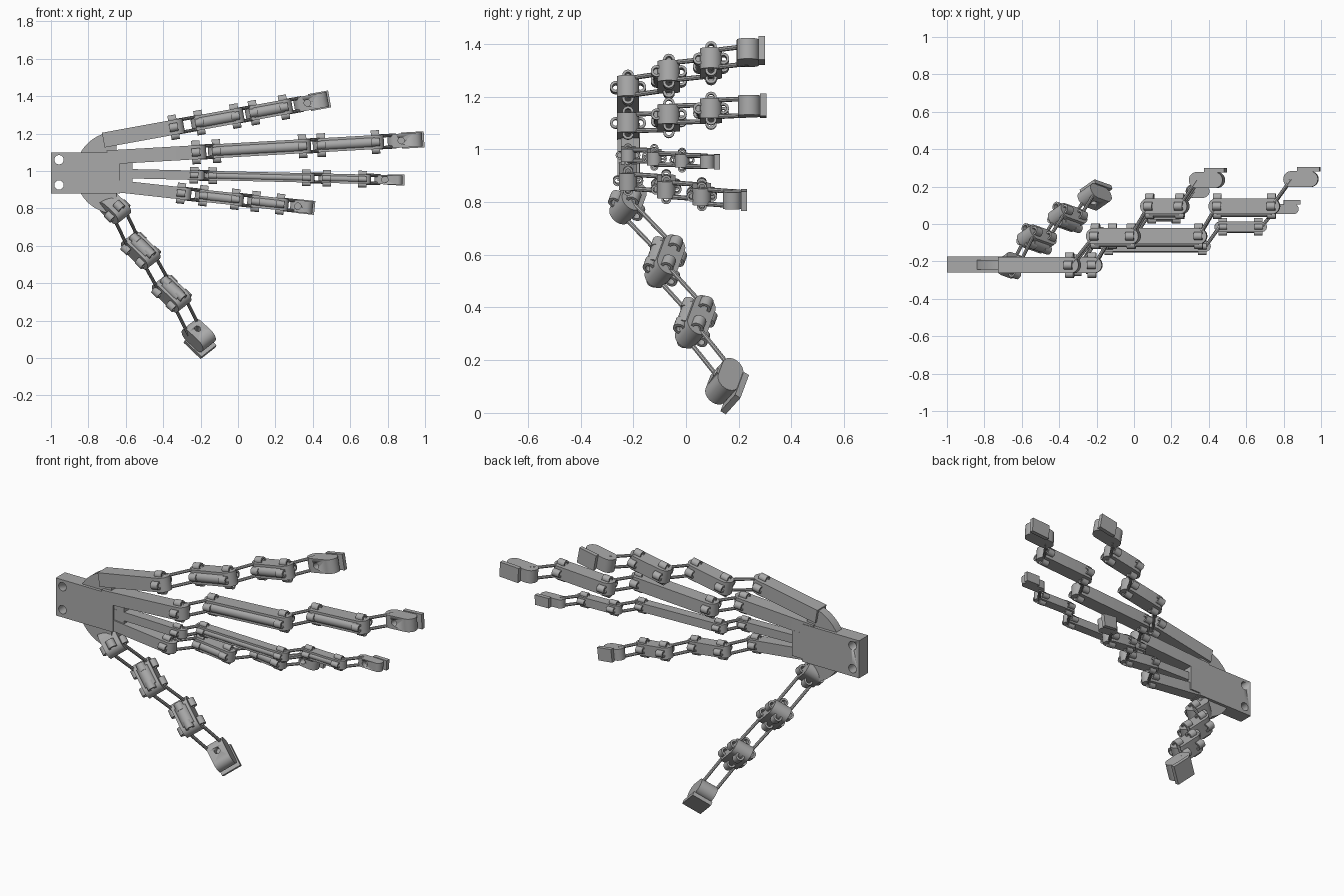
import bpy, bmesh, math
from mathutils import Matrix, Vector

if "Cube" in bpy.data.objects:
    bpy.data.objects.remove(bpy.data.objects["Cube"], do_unlink=True)

grey = bpy.data.materials.new("machine_grey")
grey.use_nodes = True
grey.diffuse_color = (0.4, 0.4, 0.4, 1)
grey.node_tree.nodes["Principled BSDF"].inputs["Base Color"].default_value = (0.4, 0.4, 0.4, 1)


def frame(origin, along, back):
    """Matrix whose x runs along a finger, y to its back and z across it."""
    u = Vector(along).normalized()
    n = Vector(back)
    n = (n - u * n.dot(u)).normalized()
    m = Matrix((u, n, u.cross(n))).transposed().to_4x4()
    m.translation = origin
    return m


def finish(name, bm, m):
    bmesh.ops.recalc_face_normals(bm, faces=bm.faces)
    me = bpy.data.meshes.new(name)
    bm.to_mesh(me)
    bm.free()
    me.shade_smooth()
    me.set_sharp_from_angle(angle=math.radians(35))
    me.materials.append(grey)
    ob = bpy.data.objects.new(name, me)
    ob.matrix_world = m
    bpy.context.collection.objects.link(ob)
    return ob


def prism(name, points, width, m):
    """Outline in local x/y, extruded evenly across local z."""
    bm = bmesh.new()
    face = bm.faces.new([bm.verts.new((x, y, -width / 2)) for x, y in points])
    new = bmesh.ops.extrude_face_region(bm, geom=[face])["geom"]
    bmesh.ops.translate(bm, verts=[v for v in new if isinstance(v, bmesh.types.BMVert)],
                        vec=(0, 0, width))
    return finish(name, bm, m)


def box(name, size, m):
    bm = bmesh.new()
    bmesh.ops.create_cube(bm, size=1)
    bmesh.ops.scale(bm, verts=bm.verts, vec=size)
    return finish(name, bm, m)


def rod(name, a, b, r, m, sides=16):
    """Cylinder between two local points."""
    a, b = Vector(a), Vector(b)
    bm = bmesh.new()
    turn = (b - a).to_track_quat('Z', 'Y').to_matrix().to_4x4()
    bmesh.ops.create_cone(bm, cap_ends=True, segments=sides, radius1=r, radius2=r,
                          depth=(b - a).length,
                          matrix=Matrix.Translation((a + b) / 2) @ turn)
    return finish(name, bm, m)


def ring(name, pos, r, length, m):
    """Hollow tendon guide with its bore along local x."""
    bm = bmesh.new()
    h = length / 2
    vs = [bm.verts.new((x, y, 0)) for x, y in
          ((-h, r), (h, r), (h, r * 0.55), (-h, r * 0.55))]
    edges = [bm.edges.new((vs[i], vs[i - 1])) for i in range(4)]
    bmesh.ops.spin(bm, geom=vs + edges, axis=(1, 0, 0), cent=(0, 0, 0),
                   steps=16, angle=math.tau, use_duplicate=False)
    bmesh.ops.remove_doubles(bm, verts=bm.verts, dist=1e-5)
    return finish(name, bm, m @ Matrix.Translation(pos))


def drill(ob, a, b, r, m):
    cutter = rod(ob.name + "_drill", a, b, r, m)
    cutter.hide_render = True
    cutter.hide_viewport = True
    cutter.display_type = 'WIRE'
    mod = ob.modifiers.new("hole", 'BOOLEAN')
    mod.object = cutter
    mod.solver = 'EXACT'


def stadium(length, r, square_start=False):
    pts = []
    for i in range(25):
        a = -math.pi / 2 + math.pi * i / 24
        pts.append((length / 2 - r + r * math.cos(a), r * math.sin(a)))
    if square_start:
        return pts + [(-length / 2, r), (-length / 2, -r)]
    return pts + [(-x, -y) for x, y in pts]


def guides(name, x, w, t, m):
    """Four tendon guides around a segment."""
    r = 0.11 * (w + t) + 0.004
    for dy, dz in ((1, 0), (-1, 0), (0, 1), (0, -1)):
        ring(name + "_tendon_guide", (x, dy * (t / 2 + 0.004), dz * (w / 2 + 0.004)), r, 0.045, m)


def digit(name, segments, along, back, w, t, pad, square_base):
    """segments: list of (centre, length), from the palm to the tip."""
    last = len(segments) - 1
    previous = None
    for i, (centre, length) in enumerate(segments):
        m = frame(centre, along, back)
        part = name + ("_base", "_middle", "_outer", "_tip")[i]
        body = prism(part, stadium(length, t / 2, square_base and i == 0), w, m)
        reach = length / 2 - 0.045
        if i == 0:
            guides(part, reach - 0.01, w, t, m)
        elif i < last:
            guides(part, -reach, w, t, m)
            guides(part, reach, w, t, m)
            # rounded front tendon cover
            rod(part + "_cover", (-reach, -t / 2 + 0.012, 0), (reach, -t / 2 + 0.012, 0),
                w * 0.36, m, 24)
        else:
            drill(body, (-0.02, -t, 0), (-0.02, 0, 0), 0.017, m)
            box(part + "_pad", (pad, 0.024, w * 1.15),
                m @ Matrix.Translation((length / 2 - pad / 2 + 0.01, t / 2 + 0.01, 0)))
        # paired links from the segment before
        if previous:
            old, old_len = previous
            for side in (-1, 1):
                offset = Vector((0, 0, side * w * 0.42))
                a = old @ (Vector((old_len / 2 - t / 2, 0, 0)) + offset)
                b = m @ (Vector((t / 2 - length / 2, 0, 0)) + offset)
                rod(name + "_link", a, b, 0.009, Matrix(), 8)
        previous = (m, length)


# Fingers: (name, start x, start z, slope, width, thickness, pad, [(x0, x1, y)])
fingers = (
    ("index_finger", -0.72, 1.165, 0.182, 0.08, 0.085, 0.11,
     ((-0.72, -0.29, -0.22), (-0.25, 0.03, -0.065), (0.04, 0.29, 0.095), (0.3, 0.48, 0.235))),
    ("middle_finger", -0.57, 1.08, 0.057, 0.075, 0.085, 0.12,
     ((-0.7, -0.17, -0.22), (-0.16, 0.39, -0.065), (0.4, 0.78, 0.095), (0.8, 0.985, 0.24))),
    ("ring_finger", -0.57, 0.985, -0.023, 0.05, 0.055, 0.09,
     ((-0.66, -0.18, -0.22), (-0.18, 0.41, -0.12), (0.43, 0.71, -0.015), (0.73, 0.88, 0.08))),
    ("little_finger", -0.57, 0.91, -0.11, 0.065, 0.07, 0.09,
     ((-0.68, -0.25, -0.22), (-0.23, 0.03, -0.075), (0.05, 0.27, 0.06), (0.28, 0.4, 0.175))),
)
for name, x0, z0, slope, w, t, pad, spans in fingers:
    stretch = math.hypot(1, slope)
    segs = [(Vector(((a + b) / 2, y, z0 + slope * ((a + b) / 2 - x0))), (b - a) * stretch)
            for a, b, y in spans]
    digit(name, segs, (1, 0, slope), (0, 1, 0), w, t, pad, True)

# Thumb, swung down and turned toward the palm
thumb = [(Vector((-0.66, -0.22, 0.8)), 0.15), (Vector((-0.52, -0.08, 0.575)), 0.2),
         (Vector((-0.355, 0.035, 0.345)), 0.2), (Vector((-0.21, 0.145, 0.12)), 0.16)]
digit("thumb", thumb, (0.7, -0.25, -0.67), (-0.2, 0.84, -0.5), 0.1, 0.09, 0.13, False)

# Wrist block with two mounting holes
flat = frame((0, -0.217, 0), (1, 0, 0), (0, 0, 1))
wrist = box("wrist_block", (0.37, 0.085, 0.22), Matrix.Translation((-0.815, -0.217, 0.99)))
for z in (1.06, 0.925):
    drill(wrist, (-0.957, z, -0.1), (-0.957, z, 0.1), 0.025, flat)

# Half-round palm and the web that carries the finger bases
arc = [math.pi * (0.5 + i / 40) for i in range(41)]
prism("palm_disc", [(-0.65 + 0.22 * math.cos(a), 0.99 + 0.22 * math.sin(a)) for a in arc],
      0.05, flat)
box("palm_web", (0.16, 0.07, 0.15), Matrix.Translation((-0.645, -0.212, 0.97)))
